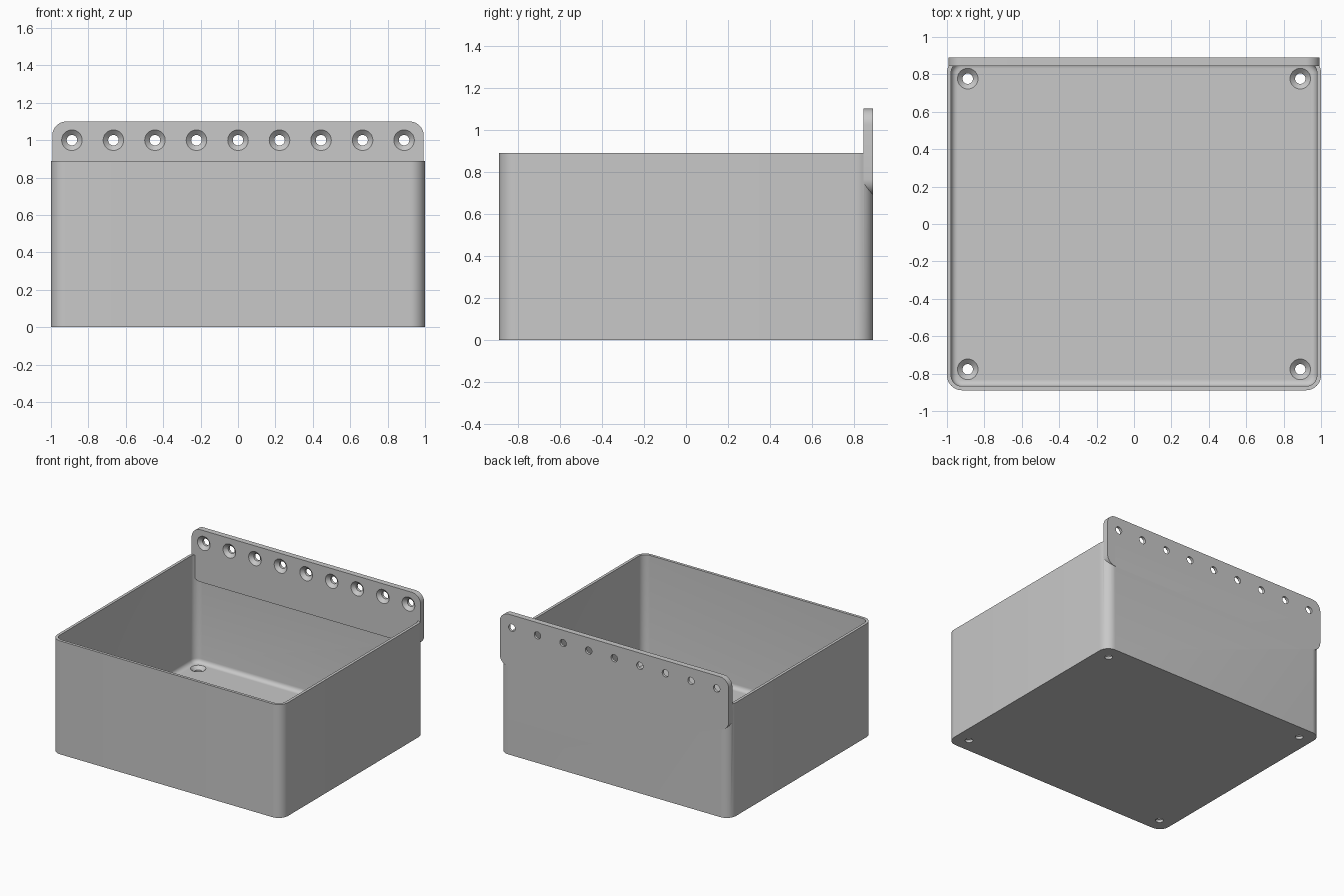
import bpy, bmesh
from math import sin, cos, pi
from mathutils import Matrix, Vector

if "Cube" in bpy.data.objects:
    bpy.data.objects.remove(bpy.data.objects["Cube"])

HX, HY, RIM = 1.0, 0.889, 0.889             # half sizes and wall height
WALL, FLOOR, FILLET, CORNER = 0.022, 0.045, 0.033, 0.08
FLANGE, TOP, BOTTOM = 0.045, 1.1, 0.69      # flange thickness and height range

grey = bpy.data.materials.new("grey plastic")
grey.use_nodes = True
colour = (0.58, 0.58, 0.58, 1)
grey.diffuse_color = colour
grey.node_tree.nodes["Principled BSDF"].inputs["Base Color"].default_value = colour


def rounded_rect(hx, hy, r, steps=10):
    """Outline of a corner-rounded rectangle around the origin."""
    pts = []
    for q, (sx, sy) in enumerate([(1, 1), (-1, 1), (-1, -1), (1, -1)]):
        for i in range(steps + 1):
            a = (q + i / steps) * pi / 2
            pts.append((sx * (hx - r) + r * cos(a), sy * (hy - r) + r * sin(a)))
    return pts


def tray_ring(inset, z):
    return [(x, y, z) for x, y in rounded_rect(HX - inset, HY - inset, CORNER - inset)]


def flange_ring(y):
    mid, half = (TOP + BOTTOM) / 2, (TOP - BOTTOM) / 2
    return [(x, y, mid + z) for x, z in rounded_rect(0.993, half, 0.075)]


def loft(name, rings):
    """Closed solid skinned through rings of equal length."""
    bm = bmesh.new()
    loops = [[bm.verts.new(p) for p in ring] for ring in rings]
    for a, b in zip(loops, loops[1:]):
        for i in range(len(a)):
            j = (i + 1) % len(a)
            bm.faces.new((a[i], a[j], b[j], b[i]))
    bm.faces.new(loops[0][::-1])
    bm.faces.new(loops[-1])
    bmesh.ops.recalc_face_normals(bm, faces=bm.faces)
    mesh = bpy.data.meshes.new(name)
    bm.to_mesh(mesh)
    bm.free()
    mesh.materials.append(grey)
    obj = bpy.data.objects.new(name, mesh)
    bpy.context.collection.objects.link(obj)
    return obj


def combine(target, other, operation):
    """Apply a boolean and discard the second object."""
    mod = target.modifiers.new("combine", "BOOLEAN")
    mod.object, mod.operation, mod.solver = other, operation, "EXACT"
    bpy.context.view_layer.objects.active = target
    bpy.ops.object.modifier_apply(modifier=mod.name)
    bpy.data.objects.remove(other)


def screw_hole(target, location, rotation):
    """Countersunk hole; the head opens along the cutter's local +z."""
    profile = [(0.028, -0.15), (0.028, -0.025), (0.055, 0), (0.055, 0.02)]
    rings = [[(r * cos(i * pi / 16), r * sin(i * pi / 16), z) for i in range(32)]
             for r, z in profile]
    cutter = loft("hole_cutter", rings)
    cutter.hide_render = True
    cutter.data.transform(Matrix.Translation(location) @ rotation)
    combine(target, cutter, "DIFFERENCE")


# Open tray with a filleted inner floor
rings = [tray_ring(0, 0), tray_ring(0, RIM), tray_ring(WALL, RIM)]
for i in range(7):
    a = i / 6 * pi / 2
    rings.append(tray_ring(WALL + FILLET * (1 - cos(a)), FLOOR + FILLET * (1 - sin(a))))
tray = loft("wall_mount_tray", rings)

# Mounting flange: a plate with four rounded corners, set into the back wall
flange = loft("mounting_flange", [flange_ring(HY - FLANGE), flange_ring(HY)])
combine(tray, flange, "UNION")

# Nine flange holes facing the front
for i in range(9):
    screw_hole(tray, Vector(((i - 4) * 0.222, HY - FLANGE, 1.0)), Matrix.Rotation(pi / 2, 4, "X"))

# Four floor holes facing up
for sx in (-1, 1):
    for sy in (-1, 1):
        screw_hole(tray, Vector((sx * 0.889, sy * 0.777, FLOOR)), Matrix.Identity(4))

bpy.ops.object.select_all(action="DESELECT")
tray.select_set(True)
bpy.context.view_layer.objects.active = tray
bpy.ops.object.shade_smooth_by_angle(angle=pi / 6)
